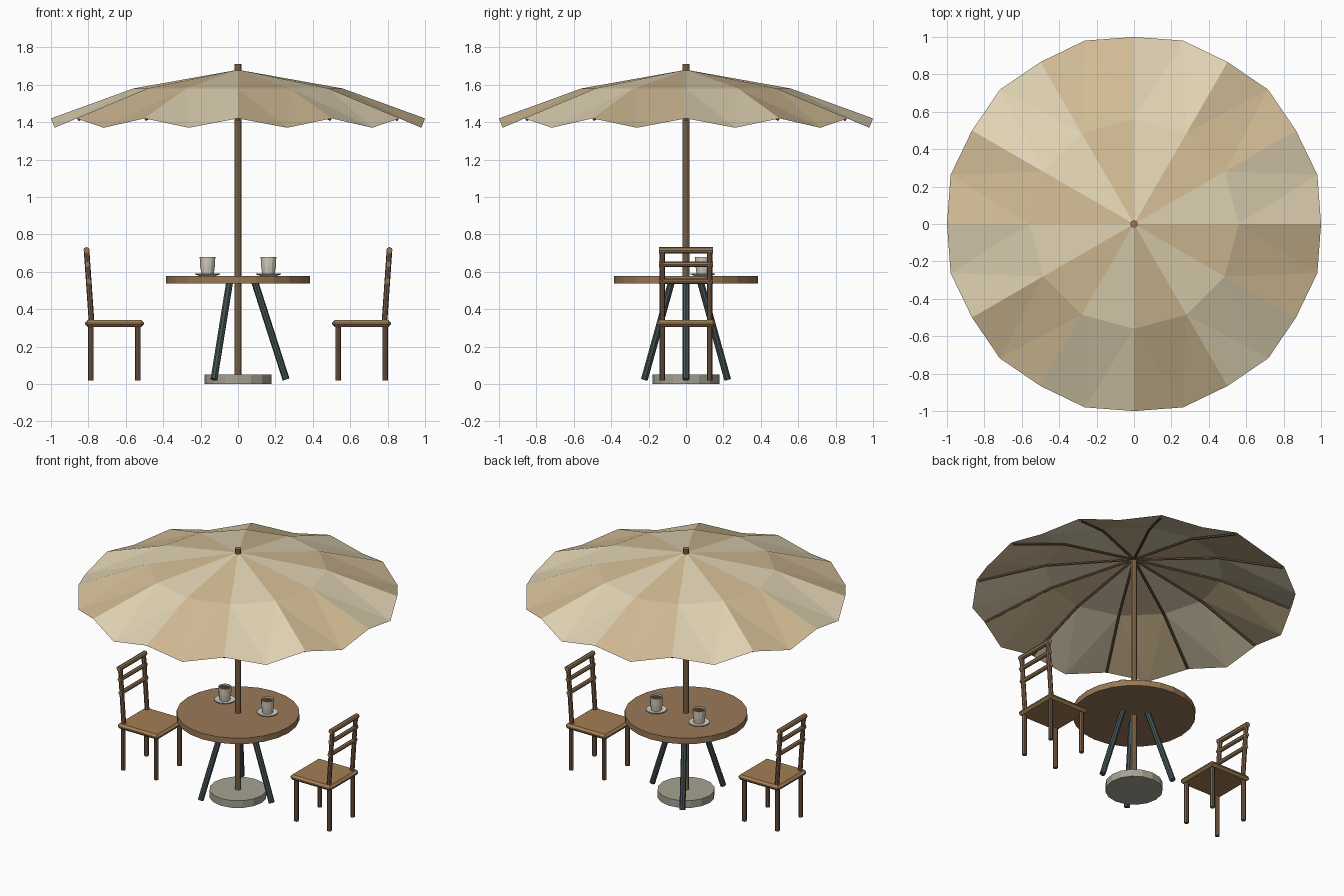
import bpy, bmesh
from math import cos, sin, radians
from mathutils import Vector

if "Cube" in bpy.data.objects:
    bpy.data.objects.remove(bpy.data.objects["Cube"])


def mat(name, r, g, b):
    m = bpy.data.materials.new(name)
    m.diffuse_color = (r, g, b, 1)
    m.use_nodes = True
    m.node_tree.nodes["Principled BSDF"].inputs["Base Color"].default_value = m.diffuse_color
    return m


CREAM = mat("cream_cloth", 0.76, 0.66, 0.46)
TAN = mat("tan_cloth", 0.64, 0.50, 0.30)
WOOD = mat("wood", 0.32, 0.19, 0.095)
DARK = mat("dark_wood", 0.20, 0.115, 0.065)
SEAT = mat("seat_wood", 0.36, 0.21, 0.09)
IRON = mat("iron", 0.06, 0.085, 0.09)
STONE = mat("stone", 0.38, 0.36, 0.29)
CHINA = mat("china", 0.66, 0.62, 0.53)
COFFEE = mat("coffee", 0.08, 0.04, 0.02)


def finish(name, bm, *mats):
    me = bpy.data.meshes.new(name)
    bm.to_mesh(me)
    bm.free()
    for m in mats:
        me.materials.append(m)
    ob = bpy.data.objects.new(name, me)
    bpy.context.collection.objects.link(ob)
    return ob


def rod(name, a, b, r, m, sides=8):
    a, b = Vector(a), Vector(b)
    d = b - a
    bm = bmesh.new()
    bmesh.ops.create_cone(bm, cap_ends=True, segments=sides, radius1=r, radius2=r, depth=d.length)
    bmesh.ops.rotate(bm, verts=bm.verts, matrix=d.to_track_quat('Z', 'Y').to_matrix())
    bmesh.ops.translate(bm, verts=bm.verts, vec=(a + b) / 2)
    return finish(name, bm, m)


def lathe(name, profile, m, sides, loc=(0, 0, 0)):
    """Revolve (radius, z) points; both ends are capped."""
    bm = bmesh.new()
    rings = [[bm.verts.new((r * cos(radians(360 * i / sides)) + loc[0],
                            r * sin(radians(360 * i / sides)) + loc[1], z + loc[2]))
              for i in range(sides)] for r, z in profile]
    for lo, hi in zip(rings, rings[1:]):
        for i in range(sides):
            j = (i + 1) % sides
            bm.faces.new((lo[i], lo[j], hi[j], hi[i]))
    bm.faces.new(rings[0][::-1])
    bm.faces.new(rings[-1])
    return finish(name, bm, m)


def polar(r, deg, z):
    return (r * cos(radians(deg)), r * sin(radians(deg)), z)


# canopy: twelve alternating panels, sagging between the ribs
bm = bmesh.new()
apex = bm.verts.new((0, 0, 1.68))
inner = [bm.verts.new(polar(0.56, 30 * i, 1.58)) for i in range(12)]
tips = [bm.verts.new(polar(1.0, 30 * i, 1.42)) for i in range(12)]
sags = [bm.verts.new(polar(1.015, 30 * i + 15, 1.37)) for i in range(12)]
for i in range(12):
    j = (i + 1) % 12
    for f in ((apex, inner[i], inner[j]), (inner[i], tips[i], sags[i]),
              (inner[i], sags[i], inner[j]), (inner[j], sags[i], tips[j])):
        bm.faces.new(f).material_index = i % 2
finish("canopy", bm, CREAM, TAN)

# ribs under the canopy
for i in range(12):
    a = 30 * i
    rod("inner_rib", polar(0.015, a, 1.664), polar(0.56, a, 1.568), 0.008, DARK, 6)
    rod("outer_rib", polar(0.56, a, 1.568), polar(0.985, a, 1.414), 0.008, DARK, 6)

# pole, base, table
rod("pole", (0, 0, 0.01), (0, 0, 1.71), 0.02, WOOD, 10)
lathe("pole_base", [(0.18, 0), (0.18, 0.05)], STONE, 16)
lathe("table_top", [(0.385, 0.537), (0.385, 0.578)], WOOD, 24)
for i in range(3):
    rod("table_leg", polar(0.09, 120 * i, 0.545), polar(0.257, 120 * i, 0.024), 0.019, IRON)

# cups on saucers
for s in (-1, 1):
    loc = (0.163 * s, 0.09, 0.578)
    lathe("saucer", [(0.042, 0), (0.066, 0.008), (0.066, 0.014), (0.04, 0.01)], CHINA, 16, loc)
    lathe("cup", [(0.033, 0.01), (0.039, 0.05), (0.042, 0.1), (0.036, 0.1), (0.034, 0.085)],
          CHINA, 12, loc)
    lathe("coffee", [(0.034, 0.084), (0.0345, 0.09)], COFFEE, 12, loc)

# chairs facing the table
for s in (-1, 1):
    bm = bmesh.new()
    bmesh.ops.create_cube(bm, size=1)
    bmesh.ops.scale(bm, verts=bm.verts, vec=(0.315, 0.315, 0.036))
    bmesh.ops.bevel(bm, geom=bm.edges[:], offset=0.014, segments=1, affect='EDGES')
    bmesh.ops.translate(bm, verts=bm.verts, vec=(0.66 * s, 0, 0.323))
    finish("seat", bm, SEAT)
    for y in (-0.127, 0.127):
        rod("front_leg", (0.535 * s, y, 0.02), (0.535 * s, y, 0.315), 0.015, DARK)
        rod("back_leg", (0.787 * s, y, 0.02), (0.787 * s, y, 0.315), 0.015, DARK)
        rod("back_post", (0.783 * s, y, 0.33), (0.81 * s, y, 0.72), 0.015, DARK)
    for z, r in ((0.55, 0.014), (0.64, 0.014), (0.715, 0.017)):
        x = s * (0.783 + 0.027 * (z - 0.33) / 0.39)
        rod("back_rail", (x, -0.145, z), (x, 0.145, z), r, WOOD)
